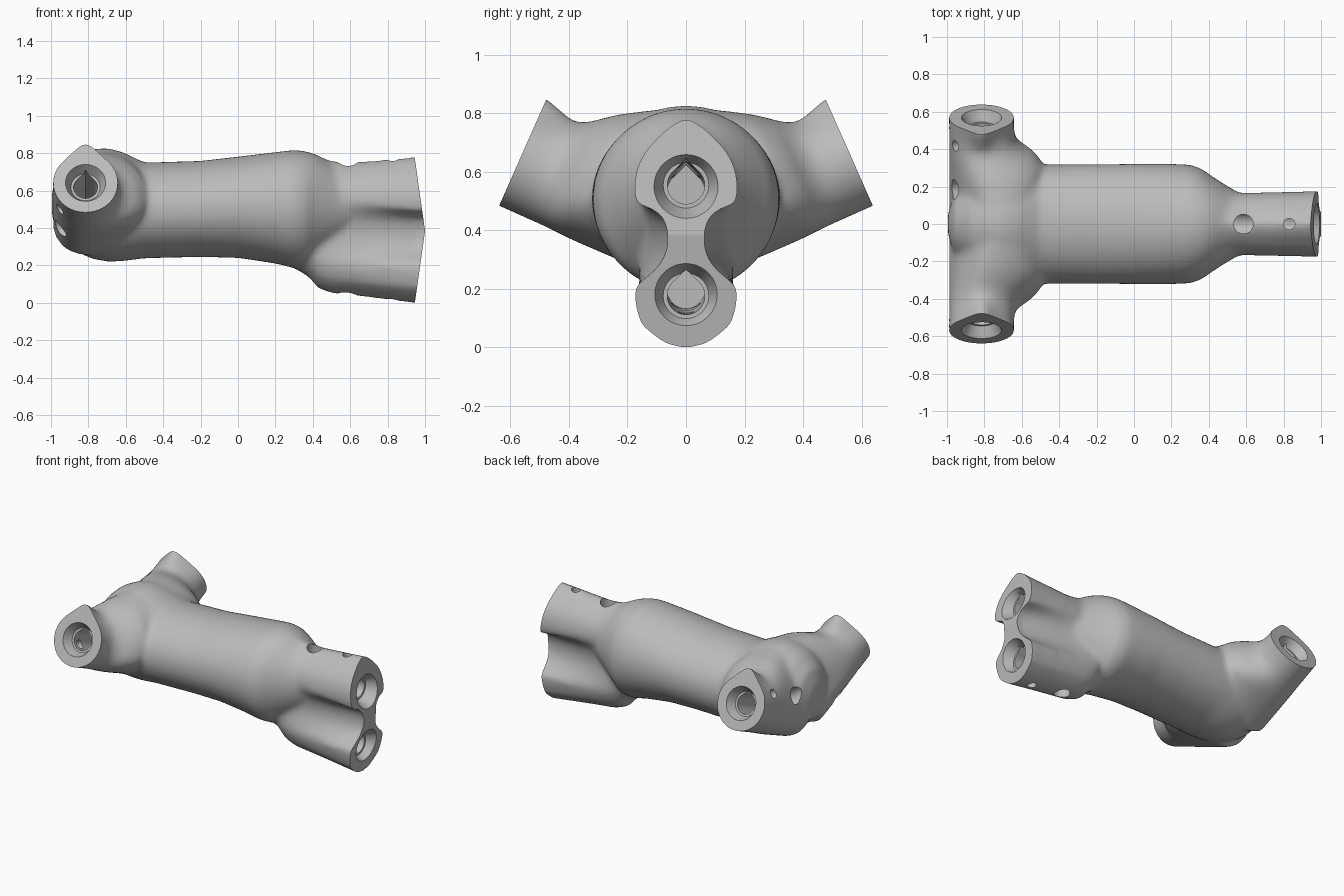
import bpy, bmesh
from math import sin, cos, pi, tau
from mathutils import Vector

if "Cube" in bpy.data.objects:
    bpy.data.objects.remove(bpy.data.objects["Cube"], do_unlink=True)

N = 48
X = Vector((1, 0, 0))
Z = Vector((0, 0, 1))
MID = 0.385          # height of the web between the two prongs
ARM_ROOT = Vector((-0.815, 0, 0.389))
ARM_END = 0.622      # distance from root to the arm's end face

grey = bpy.data.materials.new("plain grey")
grey.use_nodes = True
grey.diffuse_color = (0.5, 0.5, 0.5, 1)
grey.node_tree.nodes["Principled BSDF"].inputs["Base Color"].default_value = (0.5, 0.5, 0.5, 1)


def loft(bm, rings):
    """Closed skin through rings of equal point count."""
    part = bmesh.new()
    rows = [[part.verts.new(p) for p in r] for r in rings]
    n = len(rows[0])
    for a, b in zip(rows, rows[1:]):
        for i in range(n):
            j = (i + 1) % n
            part.faces.new((a[i], a[j], b[j], b[i]))
    part.faces.new(rows[0])
    part.faces.new(rows[-1])
    bmesh.ops.recalc_face_normals(part, faces=part.faces)
    mesh = bpy.data.meshes.new("part")
    part.to_mesh(mesh)
    part.free()
    bm.from_mesh(mesh)
    bpy.data.meshes.remove(mesh)


def make_object(name, bm):
    mesh = bpy.data.meshes.new(name)
    bm.to_mesh(mesh)
    bm.free()
    mesh.materials.append(grey)
    obj = bpy.data.objects.new(name, mesh)
    bpy.context.collection.objects.link(obj)
    return obj


def resample(points, count):
    """Evenly spaced points along a polyline."""
    pts = [Vector(p) for p in points]
    lengths = [(b - a).length for a, b in zip(pts, pts[1:])]
    out = []
    for k in range(count + 1):
        d = sum(lengths) * k / count
        i = 0
        while i < len(lengths) - 1 and d > lengths[i]:
            d -= lengths[i]
            i += 1
        out.append(pts[i].lerp(pts[i + 1], min(1, d / lengths[i])))
    return out


# Half outline of the twin prongs, top to bottom, scaled to unit half sizes
twin = [(0, .78), (.05, .755), (.12, .685), (.16, .63), (.175, .55), (.17, .485),
        (.12, .48), (.07, .44), (.055, .37), (.07, .3), (.13, .24), (.172, .215),
        (.175, .17), (.15, .08), (.07, .015), (0, 0)]
twin = resample([(y / .175, (z - MID) / .388) for y, z in twin], N // 2)
disc = [Vector((sin(pi * k / (N // 2)), cos(pi * k / (N // 2)))) for k in range(N // 2 + 1)]


def body_ring(x, w, top, bottom, mix=0):
    half = [a.lerp(b, mix) for a, b in zip(disc, twin)]
    full = half + [Vector((-p.x, p.y)) for p in half[-2:0:-1]]
    c, h = (top + bottom) / 2, (top - bottom) / 2
    return [Vector((x, w * p.x, c + h * p.y)) for p in full]


# Round body: x, half width, top, bottom
body = [(-.995, .06, .6, .46), (-.96, .16, .7, .36), (-.88, .24, .775, .28),
        (-.78, .29, .822, .235), (-.7, .312, .828, .22), (-.62, .318, .808, .222),
        (-.5, .319, .75, .238), (-.2, .32, .759, .245), (0, .322, .782, .24),
        (.2, .322, .806, .21), (.3, .318, .818, .185), (.36, .297, .812, .19),
        (.42, .254, .793, .225), (.5, .203, .745, .28), (.58, .158, .69, .34),
        (.7, .1, .63, .42)]
# Prongs: the same, plus blend from oval to twin outline
prongs = [(.2, .15, .7, .26, 0), (.3, .165, .78, .185, .05), (.38, .18, .79, .135, .15),
          (.43, .187, .785, .075, .25), (.5, .188, .757, .05, .37), (.6, .186, .748, .04, .52),
          (.75, .183, .76, .021, .7), (.88, .18, .771, .003, .87), (.96, .179, .777, -.007, 1),
          (1.1, .179, .787, -.018, 1)]
skin = bmesh.new()
for rows in (body, prongs):
    loft(skin, [body_ring(*row) for row in rows])


def arm_frame(side):
    """Axis and up vector of an arm leaning outward and upward."""
    return Vector((0, .914 * side, .406)), Vector((0, -.406 * side, .914))


def arm_ring(side, t, inner, up, down, tip):
    axis, lift = arm_frame(side)
    lean = (up - .174) * .45     # raised crest leans towards the body
    out = []
    for k in range(N):
        a = tau * k / N
        turn = abs(a if a < pi else a - tau)
        peak = min(1.33, 1 / cos(pi / 4 - turn)) if turn < pi / 4 else 1
        r = 1 + (peak - 1) * tip
        sx, sz = sin(a) * r, cos(a) * r
        out.append(ARM_ROOT + axis * t
                   + X * (sx * (inner if sx > 0 else .174) + lean * max(0, sz))
                   + lift * sz * (up if sz > 0 else down))
    return out


# Arms: distance, half width towards the body, up, down, teardrop amount
arm = [(.05, .32, .41, .175, 0), (.2, .325, .38, .177, 0), (.3, .327, .325, .178, 0),
       (.37, .32, .283, .178, 0), (.42, .275, .245, .175, 0), (.46, .215, .212, .174, 0),
       (.5, .182, .188, .174, .1), (.56, .174, .174, .174, .7), (.61, .174, .174, .174, 1),
       (.75, .174, .174, .174, 1)]
for side in (1, -1):
    loft(skin, [arm_ring(side, *row) for row in arm])

frame = make_object("branched_joint", skin)
remesh = frame.modifiers.new("fuse", 'REMESH')
remesh.mode = 'VOXEL'
remesh.voxel_size = .013
soften = frame.modifiers.new("soften", 'SMOOTH')
soften.factor = .5
soften.iterations = 24

cutters = []


def cutter(name, rings):
    bm = bmesh.new()
    loft(bm, rings)
    obj = make_object(name, bm)
    obj.hide_render = True
    cutters.append(obj)
    cut = frame.modifiers.new(name, 'BOOLEAN')
    cut.operation = 'DIFFERENCE'
    cut.solver = 'MANIFOLD'
    cut.object = obj


def tube(name, start, end, r0, r1, lift=None, pointed=False):
    """Round or teardrop cutter from start to end."""
    axis = (end - start).normalized()
    lift = lift or axis.orthogonal().normalized()
    across = axis.cross(lift).normalized()
    rings = []
    for p, r in ((start, r0), (end, r1)):
        ring = []
        for k in range(40):
            a = tau * k / 40
            turn = min(a, tau - a)
            q = r / cos(pi / 4 - turn) if pointed and turn < pi / 4 else r
            ring.append(p + across * sin(a) * q + lift * cos(a) * q)
        rings.append(ring)
    cutter(name, rings)


def socket(name, face, axis, lift, depth):
    """Countersink followed by a teardrop bore."""
    tube(name + "_sink", face + axis * .04, face - axis * .06, .127, .078, lift)
    tube(name + "_bore", face + axis * .02, face - axis * depth, .064, .064, lift, True)


# Prong end faces, sockets and screw holes
wedge = [(1, MID), (.887, MID + .8), (1.5, MID + .8), (1.5, MID - .8), (.887, MID - .8)]
cutter("prong_trim", [[Vector((x, y, z)) for x, z in wedge] for y in (-1, 1)])
for side, label in ((1, "upper"), (-1, "lower")):
    axis = Vector((1, 0, .05 * side)).normalized()
    face = Vector((.972, 0, .557 if side > 0 else .173))
    socket(label + "_prong", face, axis, Z, .47)
    for x, r in ((.585, .052), (.83, .03)):
        start = face + axis * (x - face.x)
        tube(label + "_screw", start, start + Z * side * .4, r, r)

# Arm end faces, sockets and screw holes
for side, label in ((1, "back"), (-1, "front")):
    axis, lift = arm_frame(side)
    face = ARM_ROOT + axis * ARM_END
    square = [X * a * .5 + lift * b * .5 for a, b in ((1, 1), (1, -1), (-1, -1), (-1, 1))]
    cutter(label + "_arm_trim", [[face + axis * d + q for q in square] for d in (0, .4)])
    socket(label + "_arm", face, axis, lift, .43)
    for t, r in ((.25, .052), (.503, .03)):
        start = ARM_ROOT + axis * t
        way = (X * -.135 + lift * .1 * side).normalized()
        tube(label + "_screw", start, start + way * .4, r, r)

# Bake the fused part and drop the cutters
graph = bpy.context.evaluated_depsgraph_get()
baked = bpy.data.meshes.new_from_object(frame.evaluated_get(graph))
frame.modifiers.clear()
frame.data = baked
baked.materials.clear()
baked.materials.append(grey)
for poly in baked.polygons:
    poly.material_index = 0
for obj in cutters:
    bpy.data.objects.remove(obj, do_unlink=True)

bpy.ops.object.select_all(action='DESELECT')
frame.select_set(True)
bpy.context.view_layer.objects.active = frame
bpy.ops.object.shade_smooth_by_angle(angle=pi / 6)
